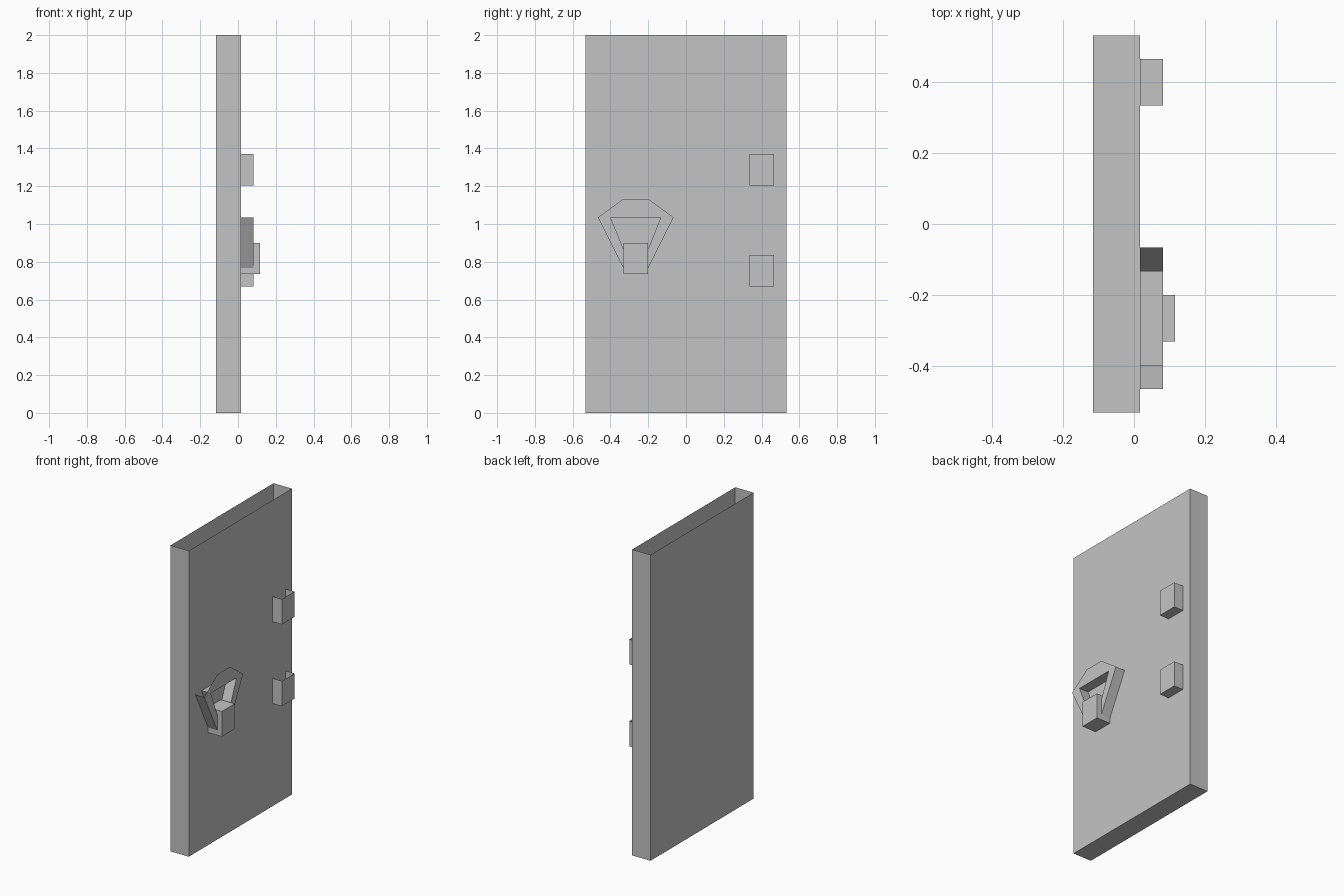
import bpy
import bmesh

cube = bpy.data.objects.get("Cube")
if cube:
    bpy.data.objects.remove(cube, do_unlink=True)

GREY = (0.55, 0.55, 0.55, 1.0)
grey = bpy.data.materials.new("plain grey")
grey.use_nodes = True
grey.diffuse_color = GREY
grey.node_tree.nodes["Principled BSDF"].inputs["Base Color"].default_value = GREY

FACE = 0.0165     # front surface of the door panel
RAISED = 0.0825   # front surface of the fittings


def finish(name, bm):
    bmesh.ops.recalc_face_normals(bm, faces=bm.faces[:])
    mesh = bpy.data.meshes.new(name)
    bm.to_mesh(mesh)
    bm.free()
    mesh.materials.append(grey)
    obj = bpy.data.objects.new(name, mesh)
    bpy.context.collection.objects.link(obj)
    return obj


def box(name, xs, ys, zs, open_top=False):
    """Box between pairs of limits, optionally without its lid."""
    bm = bmesh.new()
    bmesh.ops.create_cube(bm, size=1)
    for v in bm.verts:
        v.co = [lim[0] if c < 0 else lim[1] for c, lim in zip(v.co, (xs, ys, zs))]
    bm.normal_update()
    if open_top:
        lid = [f for f in bm.faces if f.normal.z > 0.9]
        bmesh.ops.delete(bm, geom=lid, context='FACES_ONLY')
    return finish(name, bm)


# Door panel: a shell open at the top
box("door_panel", (-0.116, FACE), (-0.532, 0.532), (0, 2), open_top=True)

# Hinge blocks, also open at the top
for name, z in (("lower_hinge", 0.67), ("upper_hinge", 1.205)):
    box(name, (FACE, RAISED), (0.335, 0.466), (z, z + 0.165), open_top=True)

# Latch block in front of the handle
box("latch_block", (FACE, 0.116), (-0.332, -0.2), (0.735, 0.9))


# Handle: flat ring with side walls and a lined opening, no walls on its crown
def handle_ring():
    bm = bmesh.new()
    mid = -0.266
    half_outline = {"shoulder": (0.2, 1.035), "crown": (0.066, 1.133),
                    "foot": (0.066, 0.768),
                    "hole_top": (0.133, 1.035), "hole_foot": (0.066, 0.87)}
    front, back = {}, {}
    for key, (dy, z) in half_outline.items():
        for side in (-1, 1):
            front[key, side] = bm.verts.new((RAISED, mid + side * dy, z))
            if key != "crown":
                back[key, side] = bm.verts.new((FACE, mid + side * dy, z))

    def both(a, b):
        return [(a, -1), (b, -1), (b, 1), (a, 1)]

    # Front plate
    crown = both("shoulder", "crown") + [("hole_top", 1), ("hole_top", -1)]
    bm.faces.new([front[k] for k in crown])
    bm.faces.new([front[k] for k in both("foot", "hole_foot")])
    for s in (-1, 1):
        leg = ("shoulder", "hole_top", "hole_foot", "foot")
        bm.faces.new([front[k, s] for k in leg])

    # Walls back to the panel
    walls = [(("foot", -1), ("foot", 1)), (("hole_top", -1), ("hole_top", 1)),
             (("hole_foot", -1), ("hole_foot", 1))]
    for s in (-1, 1):
        walls += [(("shoulder", s), ("foot", s)), (("hole_top", s), ("hole_foot", s))]
    for a, b in walls:
        bm.faces.new([front[a], front[b], back[b], back[a]])
    finish("handle_ring", bm)


handle_ring()
